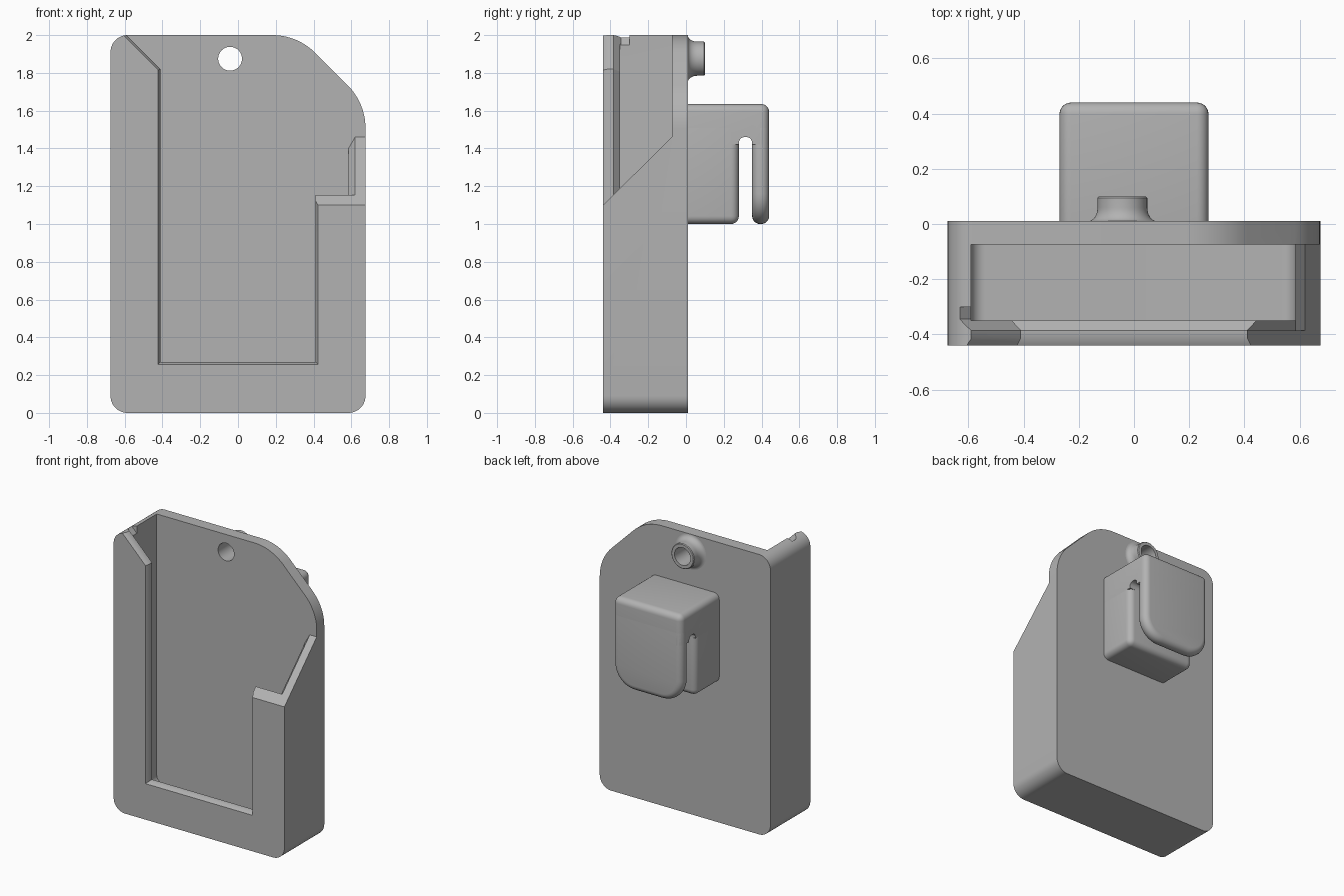
import bpy, bmesh, math
from mathutils import Vector

old = bpy.data.objects.get("Cube")
if old:
    bpy.data.objects.remove(old, do_unlink=True)

grey = bpy.data.materials.new("plain_grey")
grey.use_nodes = True
colour = (0.45, 0.45, 0.45, 1)
grey.diffuse_color = colour
grey.node_tree.nodes["Principled BSDF"].inputs["Base Color"].default_value = colour


def activate(ob):
    bpy.ops.object.select_all(action='DESELECT')
    bpy.context.view_layer.objects.active = ob
    ob.select_set(True)


def loft(name, rings, ring_closed=False):
    """Skin a list of equal-length point rings, capped or joined end to start."""
    bm = bmesh.new()
    rows = [[bm.verts.new(p) for p in ring] for ring in rings]
    pairs = list(zip(rows, rows[1:]))
    if ring_closed:
        pairs.append((rows[-1], rows[0]))
    else:
        bm.faces.new(rows[0])
        bm.faces.new(rows[-1])
    n = len(rows[0])
    for a, b in pairs:
        for i in range(n):
            j = (i + 1) % n
            bm.faces.new((a[i], a[j], b[j], b[i]))
    bmesh.ops.recalc_face_normals(bm, faces=bm.faces)
    mesh = bpy.data.meshes.new(name)
    bm.to_mesh(mesh)
    bm.free()
    mesh.materials.append(grey)
    ob = bpy.data.objects.new(name, mesh)
    bpy.context.collection.objects.link(ob)
    return ob


def fillet(corners, steps=10):
    """Round polygon corners given as (u, v, radius)."""
    out = []
    for i, (u, v, r) in enumerate(corners):
        c = Vector((u, v))
        if not r:
            out.append(c)
            continue
        a = (Vector(corners[i - 1][:2]) - c).normalized()
        b = (Vector(corners[(i + 1) % len(corners)][:2]) - c).normalized()
        half = a.angle(b) / 2
        centre = c + (a + b).normalized() * r / math.sin(half)
        start = c + a * r / math.tan(half) - centre
        end = c + b * r / math.tan(half) - centre
        sweep = start.angle(end)
        for k in range(steps + 1):
            t = k / steps
            p = start * math.sin((1 - t) * sweep) + end * math.sin(t * sweep)
            out.append(centre + p / math.sin(sweep))
    return out


def prism_y(name, corners, y0, y1):
    pts = fillet(corners)
    return loft(name, [[(u, y, v) for u, v in pts] for y in (y0, y1)])


def prism_x(name, corners, x0, x1):
    pts = fillet(corners)
    return loft(name, [[(x, u, v) for u, v in pts] for x in (x0, x1)])


def apply_modifier(ob, mod):
    activate(ob)
    bpy.ops.object.modifier_apply(modifier=mod.name)


def cut(ob, cutter):
    cutter.hide_render = True
    mod = ob.modifiers.new("cut", 'BOOLEAN')
    mod.operation, mod.solver, mod.object = 'DIFFERENCE', 'EXACT', cutter
    apply_modifier(ob, mod)
    bpy.data.objects.remove(cutter, do_unlink=True)


def bevel(ob, width):
    mod = ob.modifiers.new("round", 'BEVEL')
    mod.width, mod.segments = width, 6
    mod.limit_method, mod.angle_limit = 'ANGLE', math.radians(50)
    apply_modifier(ob, mod)


def smooth(ob):
    activate(ob)
    bpy.ops.object.shade_smooth_by_angle(angle=math.radians(30))


def circle(r, y, n=48):
    return [(HOLE_X + r * math.cos(math.tau * i / n), y,
             HOLE_Z + r * math.sin(math.tau * i / n)) for i in range(n)]


W, FRONT, BACK, PLATE = 0.675, -0.44, 0.01, -0.075
HOLE_X, HOLE_Z, HOLE_R = -0.042, 1.875, 0.063

# Holder body with one sloped shoulder
body = prism_y("holder_body", [(-W, 0, .09), (W, 0, .09), (W, 1.64, .32),
                               (.315, 2, .32), (-W, 2, .09)], FRONT, BACK)

# Open-topped pocket
cut(body, prism_y("pocket_cutter", [(-.59, .085, .05), (.585, .085, .05),
                                    (.585, 2.2, 0), (-.59, 2.2, 0)], -.35, PLATE))

# Front window with a bevelled lip
layers = []
for y, d in ((-.45, .018), (-.415, 0), (-.385, 0), (-.345, .037), (-.3, .037)):
    layers.append([(-.41 - d, y, .27 - d), (.41 + d, y, .27 - d), (.41 + d, y, 2.1),
                   (-.69, y, 2.1 - 1.41 * d), (-.41 - d, y, 1.82 - .41 * d)])
# Square off the top so the diagonal stays open above
for ring in layers:
    ring.insert(3, (-.69, ring[0][1], 2.15))
    ring[2] = (ring[2][0], ring[2][1], 2.15)
cut(body, loft("window_cutter", layers))

# Slanted cut-away of the left side wall
cut(body, prism_x("slant_cutter", [(-.5, 1.04, 0), (PLATE, 1.46, 0),
                                   (PLATE, 2.2, 0), (-.5, 2.2, 0)], .3, .8))

# Chamfer along the inside of the slanted edge
section = ((.38, .03), (.64, .03), (.62, 0), (.585, -.06), (.38, -.06))
cut(body, loft("chamfer_cutter", [[(x, y, z + dz) for x, dz in section]
                                  for y, z in ((-.385, 1.155), (PLATE, 1.46))]))

# Screw hole through the back plate
cut(body, loft("hole_cutter", [circle(HOLE_R, -.2), circle(HOLE_R, .2)]))
smooth(body)

# Flared boss round the hole
flare = [(.125 - .035 * math.sin(a), BACK + .05 * (1 - math.cos(a)))
         for a in [math.pi / 2 * i / 8 for i in range(9)]]
profile = [(.125, 0)] + flare + [(.09, .095), (.085, .1), (HOLE_R, .1), (HOLE_R, 0)]
smooth(loft("hole_boss", [circle(r, y) for r, y in profile], True))


def rounded_box(name, y0, y1, z0, z1, corner=0.0):
    ob = prism_y(name, [(-.27, z0, corner), (.27, z0, corner),
                        (.27, z1, 0), (-.27, z1, 0)], y0, y1)
    bevel(ob, .042)
    return ob


# Belt clip: block, hanging flap and the bridge over the slot
smooth(rounded_box("clip_block", -.05, .28, 1.0, 1.55))
smooth(rounded_box("clip_flap", .35, .44, 1.0, 1.55, .16))
bridge = rounded_box("clip_bridge", -.05, .44, 1.3, 1.635)
cut(bridge, prism_x("slot_cutter", [(-.1, 1.2, 0), (.6, 1.2, 0), (.6, 1.42, 0),
                                    (.35, 1.42, 0), (.35, 1.46, .03), (.28, 1.46, .03),
                                    (.28, 1.42, 0), (-.1, 1.42, 0)], -.5, .5))
smooth(bridge)
